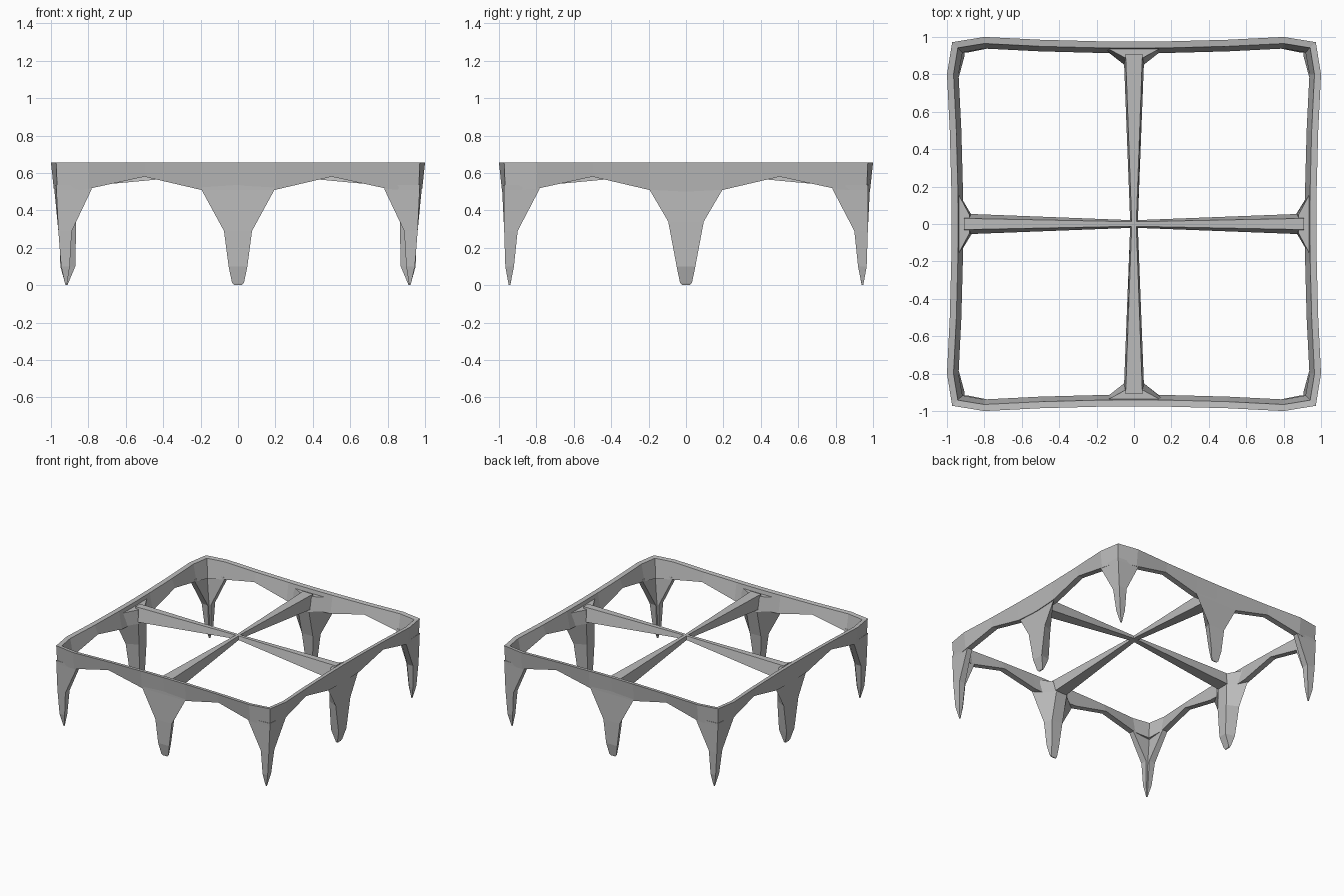
import bpy, bmesh

cube = bpy.data.objects.get("Cube")
if cube:
    bpy.data.objects.remove(cube, do_unlink=True)

grey = bpy.data.materials.new("plain grey")
grey.use_nodes = True
grey.diffuse_color = (0.5, 0.5, 0.5, 1)
grey.node_tree.nodes["Principled BSDF"].inputs["Base Color"].default_value = grey.diffuse_color

TOP = 0.655


def loft(name, rings, closed=False):
    """Skin a list of equal-length rings; cap the ends unless closed."""
    bm = bmesh.new()
    rows = [[bm.verts.new(p) for p in ring] for ring in rings]
    n = len(rows[0])
    for i in range(len(rows) if closed else len(rows) - 1):
        a, b = rows[i], rows[(i + 1) % len(rows)]
        for j in range(n):
            k = (j + 1) % n
            bm.faces.new((a[j], a[k], b[k], b[j]))
    if not closed:
        bm.faces.new(rows[0])
        bm.faces.new(rows[-1])
    bmesh.ops.recalc_face_normals(bm, faces=bm.faces)
    mesh = bpy.data.meshes.new(name)
    bm.to_mesh(mesh)
    bm.free()
    mesh.materials.append(grey)
    obj = bpy.data.objects.new(name, mesh)
    bpy.context.collection.objects.link(obj)
    return obj


def turn(u, d, z, side):
    """Place a point at distance d outward on one of the four sides."""
    return [(u, -d, z), (d, u, z), (-u, d, z), (-d, -u, z)][side]


# Rim: one closed sweep, arched between the legs and pinched at mid-side
half = [(0.2, 0.977, 0.51), (0.5, 0.985, 0.58), (0.8, 1.0, 0.515)]
stations = ([(-u, d, z) for u, d, z in reversed(half)]
            + [(0, 0.975, 0.5)] + half)
rim = []
for side in range(4):
    for u, d, z in stations:
        rim.append([turn(u, d, TOP, side), turn(u, d - 0.035, TOP - 0.005, side),
                    turn(u, d - 0.062, z, side), turn(u, d - 0.015, z, side)])
    c = 0.972
    rim.append([turn(c - k, c - k, z, side) for k, z in
                ((0, TOP), (0.03, TOP - 0.005), (0.055, 0.5), (0.006, 0.5))])
loft("rim", rim, closed=True)

# Mid-side legs: z, outer half width, outer depth, inner half width, inner depth
end_leg = [(0.62, 0.19, 0.965, 0.05, 0.89), (0.51, 0.195, 0.963, 0.05, 0.85),
           (0.29, 0.075, 0.966, 0.05, 0.90), (0.1, 0.05, 0.965, 0.035, 0.92),
           (0.012, 0.032, 0.95, 0.028, 0.937), (0, 0.02, 0.947, 0.02, 0.94)]
side_leg = [(0.62, 0.19, 0.955, 0.05, 0.88), (0.51, 0.195, 0.955, 0.05, 0.87),
            (0.34, 0.095, 0.955, 0.05, 0.865), (0.1, 0.05, 0.95, 0.035, 0.87),
            (0.012, 0.032, 0.925, 0.028, 0.907), (0, 0.02, 0.92, 0.02, 0.912)]
for side, label in enumerate(("front", "left", "back", "right")):
    levels = side_leg if side % 2 else end_leg
    loft(label + "_leg", [[turn(*p, z, side) for p in
         ((-wo, do), (wo, do), (wi, di), (-wi, di))]
        for z, wo, do, wi, di in levels])

# Corner legs: z, outer face, arm end, arm thickness; L-shaped, closing to a point
corner = [(0.535, 0.985, 0.78, 0.045), (0.51, 0.983, 0.785, 0.045),
          (0.29, 0.972, 0.9, 0.055), (0.1, 0.966, 0.92, 0.035),
          (0, 0.948, 0.94, 0.005)]
for sx, sy, label in ((1, -1, "front_left"), (-1, -1, "front_right"),
                      (1, 1, "back_left"), (-1, 1, "back_right")):
    rings = []
    for z, o, a, t in corner:
        shift = 0.025 * (1 - z / 0.535)
        tip = min(o, 0.972)
        pts = ((tip, tip), (a, o), (a, o - t), (o - t, o - t), (o - t, a), (o, a))
        rings.append([(sx * (x - shift), sy * y, z) for x, y in pts])
    loft(label + "_corner_leg", rings)

# Cross beams: slim where they meet, wide and deep at the rim
for axis, label, top_w in ((0, "long_beam", 0.045), (1, "cross_beam", 0.03)):
    rings = []
    for d, grow in ((-0.91, 1), (0, 0), (0.91, 1)):
        t = 0.012 + (top_w - 0.012) * grow
        b = 0.02 + 0.035 * grow
        z0 = 0.605 - 0.085 * grow
        rings.append([turn(u, d, z, axis) for u, z in
                      ((-t, 0.632), (t, 0.632), (b, z0), (-b, z0))])
    loft(label, rings)
